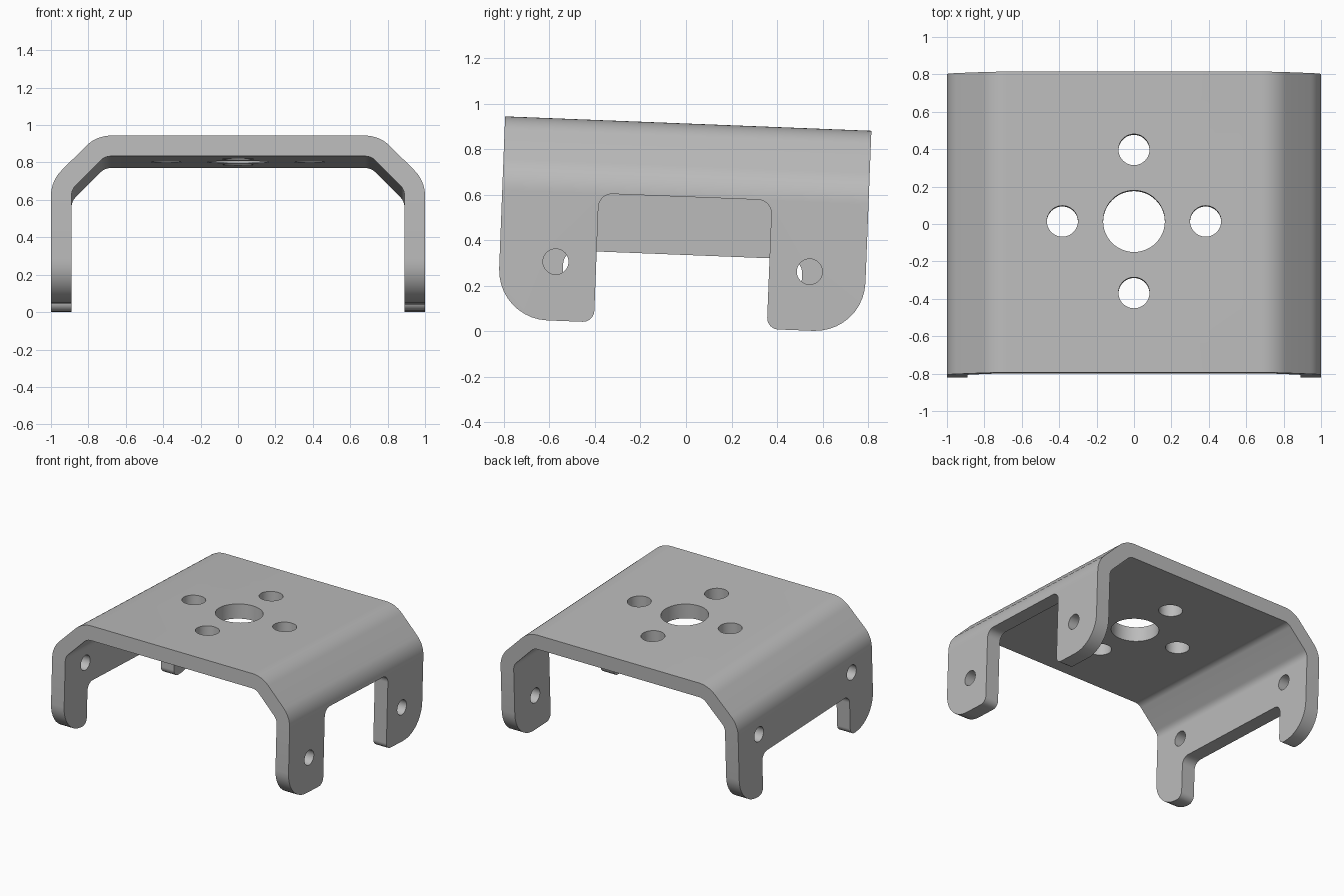
import bpy, bmesh, math
from mathutils import Vector

if "Cube" in bpy.data.objects:
    bpy.data.objects.remove(bpy.data.objects["Cube"], do_unlink=True)

HALF_DEPTH = 0.805   # half length of the folded plate
THICK = 0.11
LEG = 0.888          # leg length below the top surface
BEND = 0.19          # outer bend radius

metal = bpy.data.materials.new("grey metal")
metal.use_nodes = True
GREY = (0.5, 0.5, 0.5, 1)
metal.diffuse_color = GREY
metal.node_tree.nodes["Principled BSDF"].inputs["Base Color"].default_value = GREY


def rounded(corners, steps=10):
    """Polygon with each (a, b, radius) corner replaced by an arc."""
    pts = []
    for i, (a, b, r) in enumerate(corners):
        p = Vector((a, b))
        if r == 0:
            pts.append(p)
            continue
        u = (Vector(corners[i - 1][:2]) - p).normalized()
        v = (Vector(corners[(i + 1) % len(corners)][:2]) - p).normalized()
        half = u.angle(v) / 2
        centre = p + (u + v).normalized() * (r / math.sin(half))
        start = p + u * (r / math.tan(half)) - centre
        sweep = start.angle_signed(p + v * (r / math.tan(half)) - centre)
        for k in range(steps + 1):
            t = -sweep * k / steps
            c, s = math.cos(t), math.sin(t)
            pts.append(centre + Vector((c * start.x - s * start.y,
                                        s * start.x + c * start.y)))
    return pts


def prism(name, pts, axis, lo, hi):
    """Extrude a 2D outline along x, y or z."""
    def place(p, h):
        return {"x": (h, p.x, p.y), "y": (p.x, h, p.y), "z": (p.x, p.y, h)}[axis]
    bm = bmesh.new()
    face = bm.faces.new([bm.verts.new(place(p, lo)) for p in pts])
    ext = bmesh.ops.extrude_face_region(bm, geom=[face])
    moved = [g for g in ext["geom"] if isinstance(g, bmesh.types.BMVert)]
    bmesh.ops.translate(bm, verts=moved,
                        vec=Vector(place(Vector((0, 0)), hi - lo)))
    bmesh.ops.remove_doubles(bm, verts=bm.verts, dist=1e-4)
    bmesh.ops.recalc_face_normals(bm, faces=bm.faces)
    mesh = bpy.data.meshes.new(name)
    bm.to_mesh(mesh)
    bm.free()
    obj = bpy.data.objects.new(name, mesh)
    bpy.context.collection.objects.link(obj)
    return obj


def circle(a, b, r, n=48):
    return [Vector((a + r * math.cos(math.tau * k / n),
                    b + r * math.sin(math.tau * k / n))) for k in range(n)]


def mirrored(half):
    return half + [(-a, b, r) for a, b, r in reversed(half)]


# Folded plate: constant thickness arch with two 45 degree bends per side
def arch_half(inset, radius, bottom):
    cut = 0.243 - inset * (2 - math.sqrt(2))   # chamfer leg of the offset line
    w = 1 - inset
    return [(-w, bottom, 0), (-w, -inset - cut, radius), (-w + cut, -inset, radius)]


outer = mirrored(arch_half(0, BEND, -1))
inner = mirrored(arch_half(THICK, BEND - THICK, -1))
bracket = prism("bracket", rounded(outer + inner[::-1]), "y", -HALF_DEPTH, HALF_DEPTH)
bracket.data.materials.append(metal)

cutters = []

# Side cut-outs: notch between the legs and rounded leg ends, plus pivot holes
for side, notch, notch_top, hole_z in ((1, 0.38, 0.322, 0.629), (-1, 0.525, 0.577, 0.415)):
    lo, hi = sorted((side * 0.8, side * 1.2))
    waste = mirrored([(-1, -1.2, 0), (-1, -LEG + 0.22, 0), (-HALF_DEPTH, -LEG + 0.22, 0),
                      (-HALF_DEPTH, -LEG, 0.22), (-notch, -LEG, 0.05),
                      (-notch, -notch_top, 0.06)])
    cutters.append(prism("leg_cutter", rounded(waste), "x", lo, hi))
    for y in (-0.558, 0.558):
        cutters.append(prism("pivot_cutter", circle(y, -hole_z, 0.056), "x", lo, hi))

# Top holes: one large, four around it
for x, y, r in ((0, 0, 0.165), (0.383, 0, 0.083), (-0.383, 0, 0.083),
                (0, 0.383, 0.083), (0, -0.383, 0.083)):
    cutters.append(prism("top_cutter", circle(x, y + 0.005, r), "z", -0.2, 0.1))

bpy.ops.object.select_all(action="DESELECT")
bpy.context.view_layer.objects.active = bracket
bracket.select_set(True)
for cutter in cutters:
    cutter.hide_render = True
    mod = bracket.modifiers.new("cut", "BOOLEAN")
    mod.operation, mod.solver, mod.object = "DIFFERENCE", "EXACT", cutter
    bpy.ops.object.modifier_apply(modifier=mod.name)
    bpy.data.objects.remove(cutter, do_unlink=True)

bpy.ops.object.shade_smooth_by_angle(angle=math.radians(30))

# Slight forward-to-back tilt
bracket.rotation_euler.x = math.radians(-2.25)
bracket.location = (0, 0.01, 0.912)
